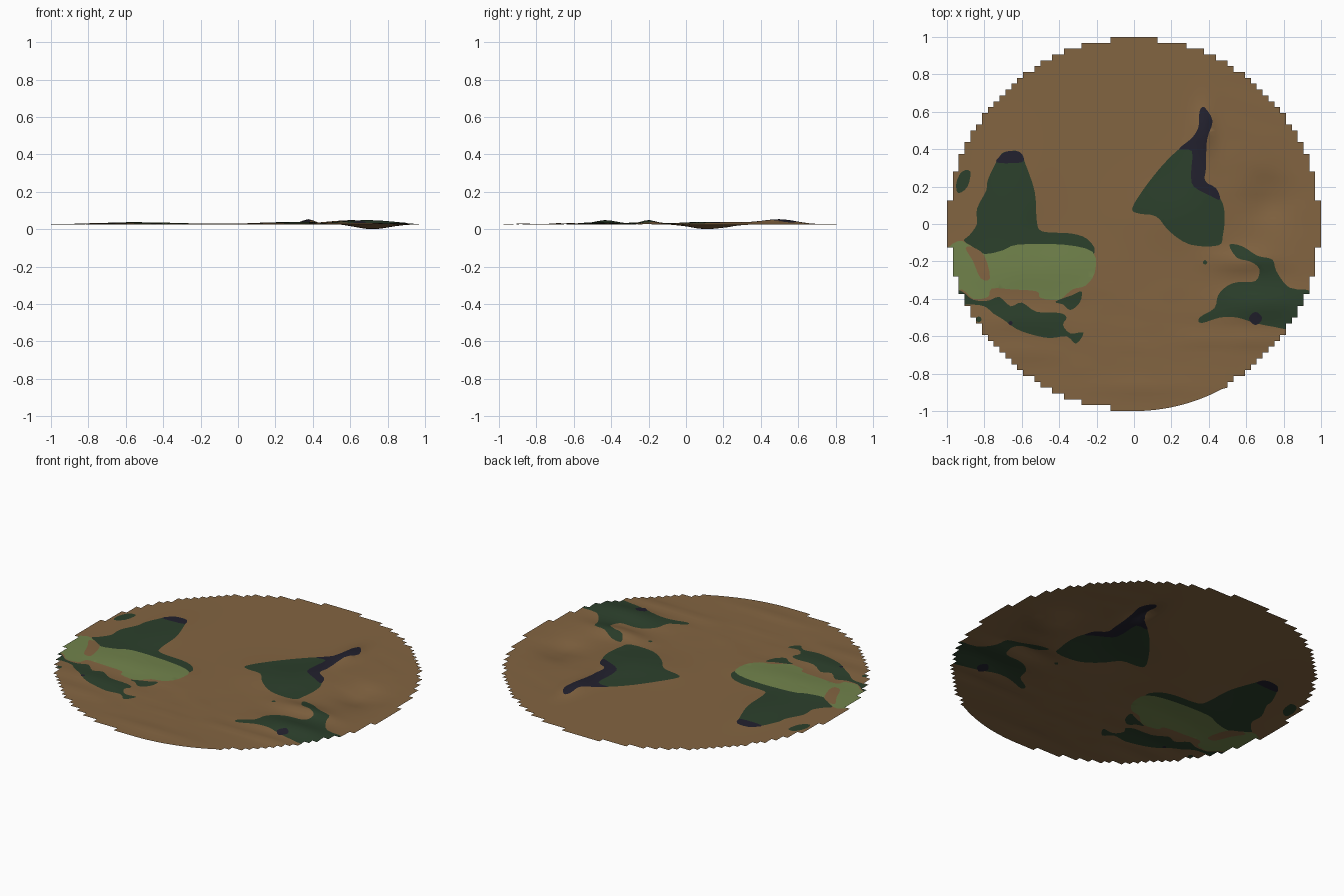
import bpy, math
from mathutils import Vector, noise
from mathutils.geometry import delaunay_2d_cdt

if "Cube" in bpy.data.objects:
    bpy.data.objects.remove(bpy.data.objects["Cube"])

STEP = 1 / 32


def material(name, rgb):
    m = bpy.data.materials.new(name)
    m.diffuse_color = (*rgb, 1)
    m.use_nodes = True
    m.node_tree.nodes["Principled BSDF"].inputs["Base Color"].default_value = m.diffuse_color
    return m


mats = [material("earth brown", (.226, .128, .053)),
        material("forest green", (.025, .051, .025)),
        material("field green", (.165, .225, .071)),
        material("dark rock", (.016, .015, .027))]
EARTH, FOREST, FIELD, ROCK = range(4)


def blob(x, y, r):
    return [(x - r, y), (x, y - r), (x + r, y), (x, y + r)]


# Painted regions: later ones lie over earlier ones
west_forest = [(-.72, .36), (-.68, .388), (-.61, .385), (-.58, .32), (-.53, .17),
               (-.52, .02), (-.49, -.04), (-.34, -.05), (-.25, -.08), (-.21, -.15),
               (-.3, -.2), (-.7, -.2), (-.8, -.19), (-.85, -.13), (-.91, -.09),
               (-.88, -.06), (-.84, 0), (-.84, .08), (-.79, .18), (-.78, .24)]
west_cap = [(-.735, .33), (-.72, .36), (-.68, .388), (-.61, .385), (-.59, .335), (-.66, .325)]
west_field = [(-.94, -.09), (-.87, -.12), (-.8, -.16), (-.7, -.14), (-.62, -.11),
              (-.38, -.11), (-.22, -.15), (-.21, -.26), (-.26, -.33), (-.33, -.35),
              (-.4, -.405), (-.5, -.395), (-.52, -.36), (-.65, -.35), (-.76, -.345),
              (-.78, -.39), (-.86, -.4), (-.92, -.35), (-1.02, -.36), (-1.02, -.17)]
bare_strip = [(-.9, -.13), (-.86, -.125), (-.8, -.17), (-.77, -.29), (-.82, -.29), (-.86, -.2)]
south_forest = [(-.98, -.35), (-.92, -.36), (-.86, -.405), (-.78, -.41), (-.72, -.39),
                (-.66, -.44), (-.6, -.42), (-.52, -.47), (-.4, -.475), (-.36, -.5),
                (-.38, -.54), (-.34, -.585), (-.27, -.58), (-.31, -.64), (-.36, -.6),
                (-.45, -.61), (-.55, -.59), (-.63, -.56), (-.7, -.51), (-.75, -.48),
                (-.8, -.44), (-.88, -.43), (-.95, -.43)]
south_spur = [(-.42, -.415), (-.33, -.38), (-.28, -.36), (-.29, -.42), (-.34, -.46), (-.38, -.43)]
west_isle = [(-.94, .165), (-.89, .2), (-.875, .28), (-.92, .28), (-.95, .22)]
east_forest = [(-.01, .08), (.04, .17), (.14, .3), (.24, .4), (.31, .44), (.37, .4),
               (.37, .25), (.46, .14), (.485, .05), (.475, -.06), (.45, -.115),
               (.3, -.11), (.19, -.04), (.12, .04), (.03, .055)]
east_ridge = [(.24, .4), (.31, .46), (.345, .52), (.35, .6), (.375, .625), (.42, .55),
              (.39, .45), (.385, .3), (.38, .23), (.44, .19), (.46, .13), (.41, .15),
              (.32, .2), (.305, .27), (.31, .39)]
se_forest = [(.51, -.11), (.58, -.12), (.66, -.17), (.74, -.19), (.76, -.25),
             (.83, -.34), (.95, -.36), (.9, -.44), (.84, -.555), (.75, -.55),
             (.65, -.53), (.55, -.5), (.46, -.5), (.36, -.53), (.35, -.5),
             (.43, -.45), (.45, -.38), (.5, -.33), (.56, -.31), (.65, -.305),
             (.67, -.24), (.62, -.2), (.55, -.18)]
regions = [(FOREST, west_forest), (ROCK, west_cap), (FIELD, west_field), (EARTH, bare_strip),
           (FOREST, south_forest), (FOREST, south_spur), (FOREST, west_isle),
           (FOREST, east_forest), (ROCK, east_ridge), (FOREST, se_forest),
           (ROCK, blob(.65, -.505, .036)), (ROCK, blob(-.66, -.53, .012)),
           (FOREST, blob(-.83, -.51, .016)), (FOREST, blob(.38, -.205, .012))]


def smooth_loop(pts, n=3):
    """Closed Catmull-Rom curve through the points."""
    out = []
    for i in range(len(pts)):
        a, b, c, d = (Vector(pts[(i + k) % len(pts)]) for k in (-1, 0, 1, 2))
        for j in range(n):
            t = j / n
            out.append(.5 * (2 * b + (c - a) * t + (2 * a - 5 * b + 4 * c - d) * t * t
                             + (3 * b - a - 3 * c + d) * t ** 3))
    return out


def inside(x, y, loop):
    hit = False
    p = loop[-1]
    for q in loop:
        if (q.y > y) != (p.y > y) and x < (p.x - q.x) * (y - q.y) / (p.y - q.y) + q.x:
            hit = not hit
        p = q
    return hit


# Hills and hollows: centre x, y, spread x, y, height
hills = [(.375, .5, .035, .09, .026), (.37, .25, .08, .12, .009), (.25, .06, .17, .12, .011),
         (.68, -.43, .15, .06, .023), (.6, -.2, .12, .045, .022), (-.62, .12, .1, .2, .009),
         (-.5, -.24, .22, .09, .01), (-.6, -.52, .2, .05, .009), (.6, -.62, .2, .025, .008),
         (-.6, -.68, .15, .04, .006), (.05, -.87, .2, .03, .005)]
hollow = (.72, .12, .09, .1, -.025)


def height(x, y):
    z = .026
    for cx, cy, sx, sy, h in hills + [hollow]:
        z += h * math.exp(-((x - cx) / sx) ** 2 / 2 - ((y - cy) / sy) ** 2 / 2)
    # gentle wrinkles, stronger to the south and east
    rough = min(1, max(0, x - .3) * 2.5 + max(0, -.2 - y) * 2) * max(0, 1 - x * x - y * y)
    return max(0, z + .006 * rough * noise.noise((x * 5, y * 13, 3)))


# Disc made of square cells, with a stepped rim
def in_disc(i, j):
    far = math.hypot(max(abs(i), abs(i + 1)), max(abs(j), abs(j + 1))) * STEP
    return -32 <= i < 32 and -32 <= j < 32 and far <= 1.012


points, edges, index = [], [], {}
for i in range(-32, 33):
    for j in range(-32, 33):
        index[i, j] = len(points)
        points.append(Vector((i * STEP, j * STEP)))
rim = set()
for i in range(-32, 32):
    for j in range(-32, 32):
        if in_disc(i, j):
            for di, dj, a, b in ((-1, 0, (0, 0), (0, 1)), (1, 0, (1, 0), (1, 1)),
                                 (0, -1, (0, 0), (1, 0)), (0, 1, (0, 1), (1, 1))):
                if not in_disc(i + di, j + dj):
                    e = (index[i + a[0], j + a[1]], index[i + b[0], j + b[1]])
                    edges.append(e)
                    rim.update(e)

# Region outlines are cut into the sheet
loops = []
for col, pts in regions:
    loop = smooth_loop(pts)
    loops.append((col, loop))
    s, n = len(points), len(loop)
    points += loop
    edges += [(s + k, s + (k + 1) % n) for k in range(n)]

verts, _, faces, orig, _, _ = delaunay_2d_cdt(points, edges, [], 0, 1e-5)
kept, colours = [], []
for f in faces:
    c = sum((verts[k] for k in f), Vector((0, 0))) / len(f)
    if in_disc(math.floor(c.x / STEP), math.floor(c.y / STEP)):
        kept.append(f)
        colour = EARTH
        for col, loop in loops:
            if inside(c.x, c.y, loop):
                colour = col
        colours.append(colour)

# The rim is rounded along the south-south-east
coords = []
for k, v in enumerate(verts):
    p = Vector((v.x, v.y))
    if rim.intersection(orig[k]) and -88 < math.degrees(math.atan2(p.y, p.x)) < -61:
        p.normalize()
    coords.append((p.x, p.y, height(p.x, p.y)))

used = sorted({k for f in kept for k in f})
remap = {k: n for n, k in enumerate(used)}
mesh = bpy.data.meshes.new("terrain_disc")
mesh.from_pydata([coords[k] for k in used], [], [[remap[k] for k in f] for f in kept])
for m in mats:
    mesh.materials.append(m)
mesh.polygons.foreach_set("material_index", colours)
mesh.polygons.foreach_set("use_smooth", [True] * len(mesh.polygons))
mesh.update()
bpy.context.collection.objects.link(bpy.data.objects.new("terrain_disc", mesh))
